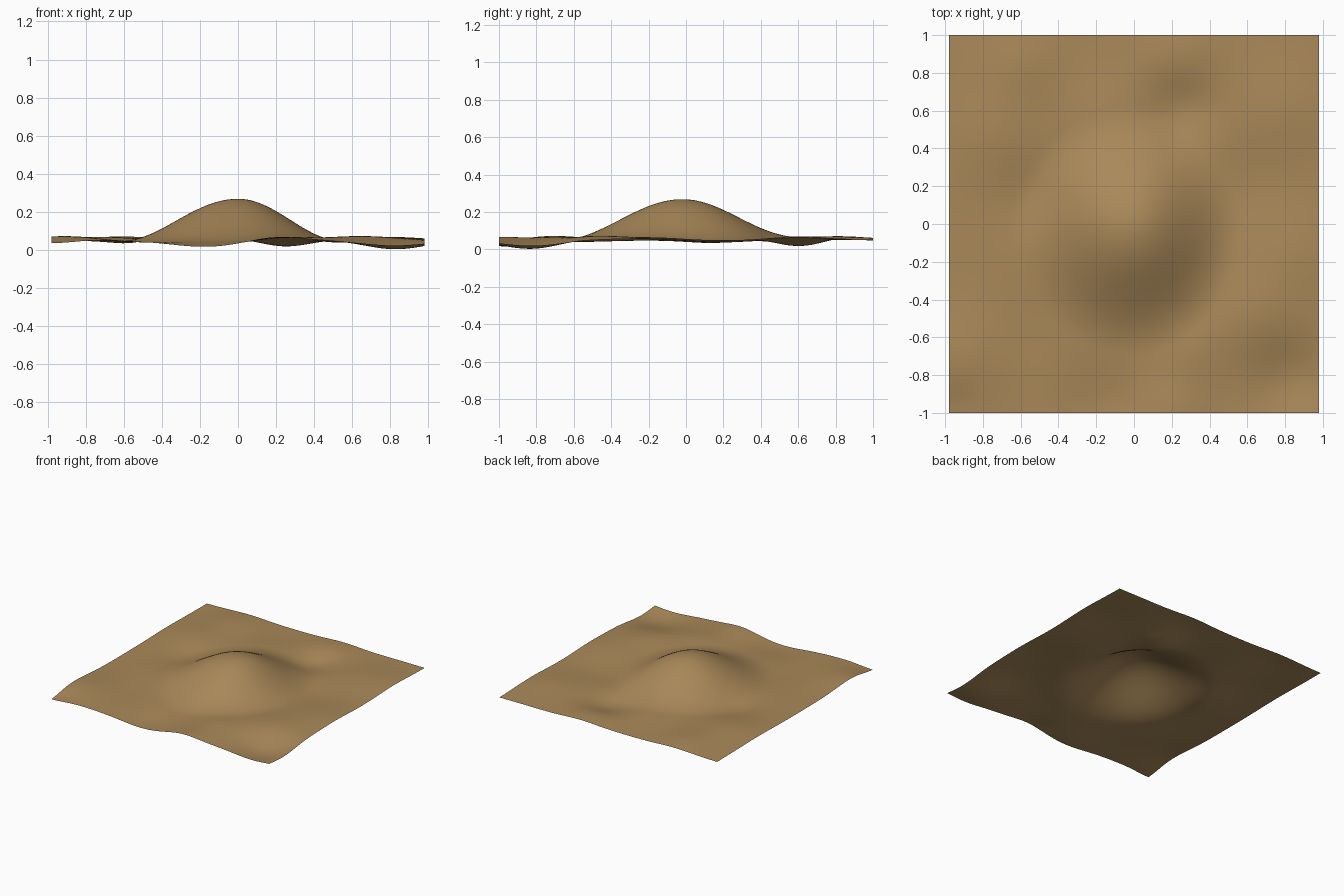
import bpy, bmesh, math

# Gentle rises and dips around the hill: x, y, height, spread
RIPPLES = [
    (0.82, -0.82, -0.048, 0.16), (0.25, 0.62, -0.034, 0.12), (-0.17, -0.96, -0.032, 0.18),
    (-0.97, -1.0, -0.02, 0.12), (-0.90, -0.72, 0.026, 0.18), (0.65, -0.50, 0.026, 0.18),
    (-0.72, 0.48, 0.020, 0.18), (-0.55, 0.15, -0.018, 0.14), (-0.60, 0.85, 0.020, 0.15),
    (0.85, -0.15, 0.014, 0.16), (0.80, 0.60, 0.020, 0.18), (0.30, -0.68, 0.016, 0.13),
    (0.20, -1.0, 0.022, 0.13), (0.25, 0.88, 0.020, 0.14), (-0.15, 0.55, 0.018, 0.16),
    (-0.55, -0.60, -0.010, 0.18), (0.60, 0.20, -0.012, 0.16),
]


def hill(x, y):
    # Rounded central mound, with its own reach on each side
    y += 0.02
    rx = 0.55 if x > 0 else 0.64
    ry = 0.64 if y > 0 else 0.67
    r = math.hypot(x / rx, y / ry)
    return 0.22 * math.cos(r * math.pi / 2) ** 2 if r < 1 else 0.0


def ground(x, y):
    z = 0.052 + hill(x, y)
    for cx, cy, h, s in RIPPLES:
        z += h * math.exp(-((x - cx) ** 2 + (y - cy) ** 2) / (2 * s * s))
    return z


# Terrain sheet
bm = bmesh.new()
bmesh.ops.create_grid(bm, x_segments=90, y_segments=90, size=1)
for v in bm.verts:
    v.co.x *= 0.98
    v.co.z = ground(v.co.x, v.co.y)
low = min(v.co.z for v in bm.verts)
for v in bm.verts:
    v.co.z -= low - 0.003
for f in bm.faces:
    f.smooth = True
mesh = bpy.data.meshes.new("terrain")
bm.to_mesh(mesh)
bm.free()
terrain = bpy.data.objects.new("terrain", mesh)
bpy.context.collection.objects.link(terrain)

# Sandy brown earth
earth = bpy.data.materials.new("earth")
earth.diffuse_color = (0.40, 0.25, 0.10, 1)
mesh.materials.append(earth)
